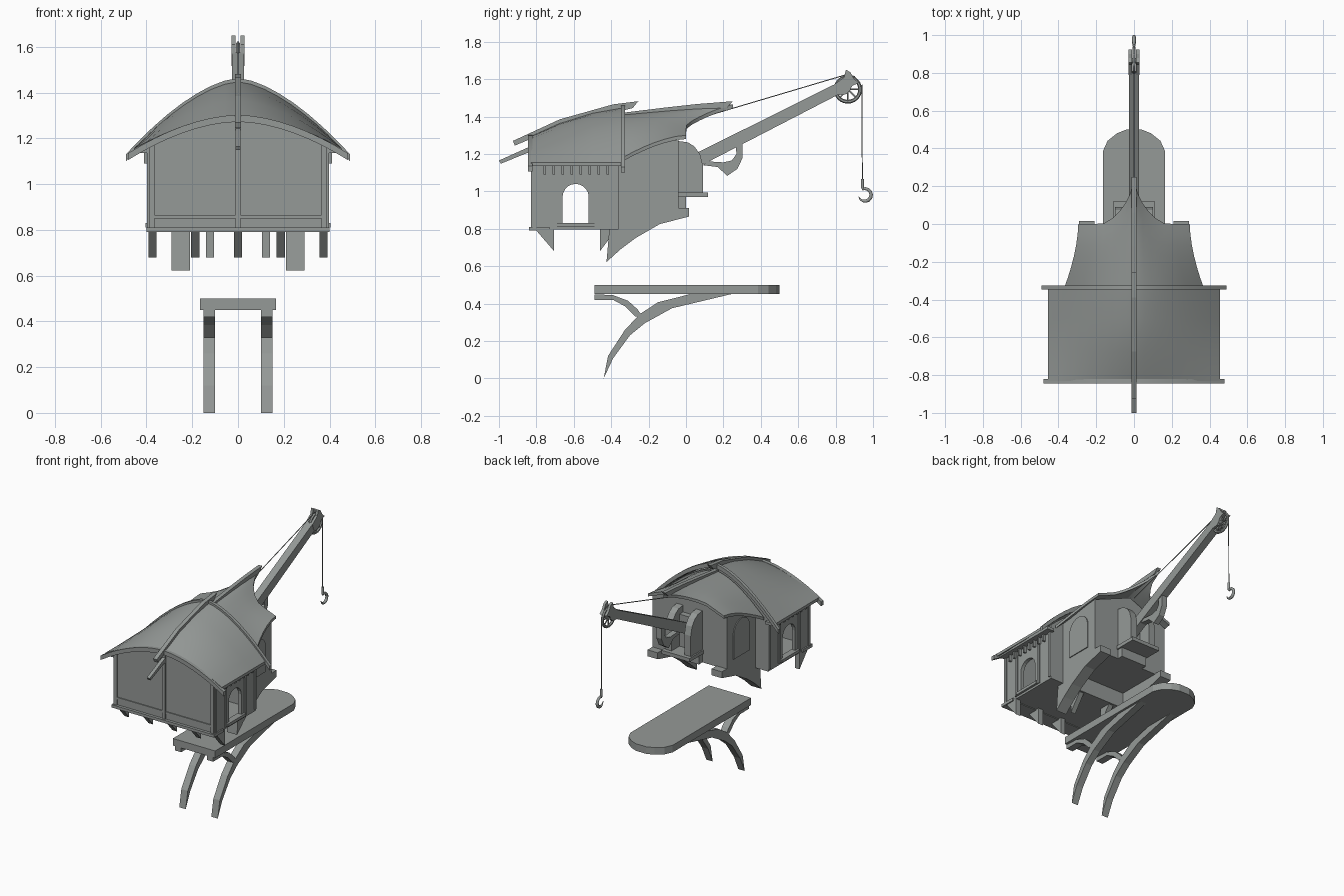
import bpy, bmesh, math
from mathutils import Vector

old = bpy.data.objects.get("Cube")
if old:
    bpy.data.objects.remove(old, do_unlink=True)

grey = bpy.data.materials.new("stone_grey")
grey.use_nodes = True
colour = (0.30, 0.32, 0.31, 1)
grey.diffuse_color = colour
grey.node_tree.nodes["Principled BSDF"].inputs["Base Color"].default_value = colour


def finish(name, bm, smooth=False):
    bmesh.ops.recalc_face_normals(bm, faces=bm.faces)
    mesh = bpy.data.meshes.new(name)
    bm.to_mesh(mesh)
    bm.free()
    mesh.materials.append(grey)
    ob = bpy.data.objects.new(name, mesh)
    bpy.context.collection.objects.link(ob)
    if smooth:
        bpy.ops.object.select_all(action='DESELECT')
        ob.select_set(True)
        bpy.context.view_layer.objects.active = ob
        bpy.ops.object.shade_smooth_by_angle(angle=math.radians(30))
    return ob


def prism(name, pts, a, b, axis='x'):
    """Extrude a profile along an axis; the profile uses the other two."""
    place = {'x': lambda p, d: (d, p[0], p[1]),
             'y': lambda p, d: (p[0], d, p[1]),
             'z': lambda p, d: (p[0], p[1], d)}[axis]
    bm = bmesh.new()
    lo = [bm.verts.new(place(p, a)) for p in pts]
    hi = [bm.verts.new(place(p, b)) for p in pts]
    bm.faces.new(lo)
    bm.faces.new(hi)
    n = len(pts)
    for i in range(n):
        j = (i + 1) % n
        bm.faces.new((lo[i], lo[j], hi[j], hi[i]))
    return finish(name, bm)


def box(name, x0, x1, y0, y1, z0, z1):
    return prism(name, [(y0, z0), (y1, z0), (y1, z1), (y0, z1)], x0, x1)


def pair(name, pts, a, b):
    for side, s in (("left", 1), ("right", -1)):
        prism(f"{side}_{name}", pts, s * a, s * b)


def pair_box(name, a, b, y0, y1, z0, z1):
    pair(name, [(y0, z0), (y1, z0), (y1, z1), (y0, z1)], a, b)


def loft(name, rows, thick):
    """Closed shell through rows of points, thickened downward."""
    bm = bmesh.new()
    top = [[bm.verts.new(p) for p in r] for r in rows]
    low = [[bm.verts.new((x, y, z - thick)) for x, y, z in r] for r in rows]
    m, n = len(rows), len(rows[0])
    for i in range(m - 1):
        for j in range(n - 1):
            for g in (top, low):
                bm.faces.new((g[i][j], g[i][j + 1], g[i + 1][j + 1], g[i + 1][j]))
        for j in (0, n - 1):
            bm.faces.new((top[i][j], top[i + 1][j], low[i + 1][j], low[i][j]))
    for i in (0, m - 1):
        for j in range(n - 1):
            bm.faces.new((top[i][j], top[i][j + 1], low[i][j + 1], low[i][j]))
    return finish(name, bm, True)


def tube(name, pts, radius, radii=None):
    cu = bpy.data.curves.new(name, 'CURVE')
    cu.dimensions = '3D'
    cu.bevel_depth = radius
    cu.bevel_resolution = 1
    cu.use_fill_caps = True
    sp = cu.splines.new('POLY')
    sp.points.add(len(pts) - 1)
    for i, p in enumerate(pts):
        sp.points[i].co = (*p, 1)
        sp.points[i].radius = radii[i] if radii else 1
    cu.materials.append(grey)
    ob = bpy.data.objects.new(name, cu)
    bpy.context.collection.objects.link(ob)


def arch(half, eave, peak, power, n=16):
    us = [-1 + 2 * i / n for i in range(n + 1)]
    return [(u * half, eave + (peak - eave) * (1 - abs(u) ** power)) for u in us]


def arch_row(y, *args):
    return [(x, y, z) for x, z in arch(*args)]


def doorway(mid, half, spring, n=10):
    return [(mid - half * math.cos(math.pi * i / n), spring + half * math.sin(math.pi * i / n))
            for i in range(n + 1)]


# Landing platform and its curved legs
rim = [(0.165, 0.385), (0.14, 0.44), (0.09, 0.48), (0.04, 0.5)]
prism("platform", [(-0.165, -0.49), (0.165, -0.49)] + rim + [(-x, y) for x, y in rim[::-1]],
      0.45, 0.5, 'z')
leg = [(-0.44, 0), (-0.39, 0.107), (-0.3, 0.23), (-0.22, 0.295), (-0.075, 0.375), (0.24, 0.45),
       (0.02, 0.45), (-0.15, 0.407), (-0.245, 0.345), (-0.326, 0.26), (-0.417, 0.12)]
brace = [(-0.49, 0.45), (-0.39, 0.445), (-0.31, 0.415), (-0.26, 0.37), (-0.235, 0.335),
         (-0.27, 0.33), (-0.325, 0.385), (-0.39, 0.42), (-0.49, 0.42)]
pair("leg", leg, 0.1, 0.15)
pair("leg_brace", brace, 0.1, 0.15)

# Front cabin: floor, hollow walls with arched side doors
box("cabin_floor", -0.39, 0.39, -0.82, -0.36, 0.795, 0.815)
box("front_ledge", -0.4, 0.4, -0.84, -0.73, 0.79, 0.81)
side = [(-0.82, 0.8)] + [(-0.66, 0.8)] + doorway(-0.59, 0.07, 0.97) + [(-0.52, 0.8)]
side += [(-0.36, 0.8), (-0.36, 1.17), (-0.82, 1.17)]
pair("side_wall", side, 0.365, 0.39)
pair_box("door_sill", 0.36, 0.405, -0.69, -0.49, 0.81, 0.83)
base = [(0.39, 0.8), (-0.39, 0.8)]
prism("front_wall", base + arch(0.39, 1.165, 1.28, 1.8), -0.82, -0.8, 'y')
prism("rear_cabin_wall", base + arch(0.39, 1.19, 1.41, 1.6), -0.38, -0.36, 'y')
pair_box("eave_rail", 0.38, 0.435, -0.82, -0.34, 1.135, 1.155)
for i in range(8):
    y = -0.755 + i * 0.048
    pair_box(f"eave_peg_{i}", 0.385, 0.41, y - 0.006, y + 0.006, 1.09, 1.14)

# Shallow framing on the cabin
for x in (-0.378, 0, 0.378):
    box("front_post", x - 0.012, x + 0.012, -0.828, -0.82, 0.81, 1.17 if x else 1.27)
box("front_rail", -0.39, 0.39, -0.827, -0.82, 0.85, 0.865)
for y in (-0.81, -0.7, -0.48, -0.37):
    pair_box("side_post", 0.39, 0.397, y - 0.01, y + 0.01, 0.81, 1.135)

# Brackets under the cabin
for i in range(5):
    x = (i - 2) * 0.187
    prism(f"front_bracket_{i}", [(-0.8, 0.79), (-0.705, 0.68), (-0.705, 0.8)], x - 0.018, x + 0.018)
pair("inner_bracket", [(-0.46, 0.68), (-0.37, 0.8), (-0.46, 0.8)], 0.105, 0.14)
sweep = [(-0.425, 0.622), (-0.35, 0.69), (-0.27, 0.75), (-0.14, 0.825), (0.015, 0.865),
         (0.015, 0.91), (-0.36, 0.91), (-0.36, 0.8), (-0.41, 0.8)]
pair("sweep_bracket", sweep, 0.21, 0.29)

# Rear room
box("rear_floor", -0.29, 0.29, -0.37, -0.04, 0.905, 0.925)
pair("rear_side_wall", [(-0.37, 0.905), (-0.04, 0.905), (-0.04, 1.275), (-0.2, 1.255), (-0.37, 1.23)],
     0.265, 0.29)
prism("rear_wall", [(-0.28, 0.91), (0.28, 0.91), (0.28, 1.275), (0, 1.39), (-0.28, 1.275)],
      -0.06, -0.04, 'y')
pair("arched_panel", [(-0.29, 0.95)] + doorway(-0.2, 0.09, 1.12) + [(-0.11, 0.95)], 0.29, 0.296)

# Winch housing and ledge behind the rear room
box("winch_step", -0.1, 0.1, -0.05, 0, 0.905, 0.975)
box("winch_ledge", -0.11, 0.11, -0.05, 0.118, 0.97, 0.995)
cheek = [(-0.05, 0.99), (0.09, 0.99), (0.09, 1.14), (0.075, 1.2), (0.045, 1.24), (0.01, 1.262),
         (-0.05, 1.27)]
pair("winch_cheek", cheek, 0.05, 0.1)
box("winch_back", -0.06, 0.06, -0.05, 0.0, 0.99, 1.22)

# Roof shells with raised end rims
loft("front_roof", [arch_row(-0.83, 0.455, 1.155, 1.295, 1.8),
                    arch_row(-0.675, 0.455, 1.155, 1.365, 1.7),
                    arch_row(-0.5, 0.455, 1.155, 1.42, 1.6),
                    arch_row(-0.33, 0.455, 1.155, 1.45, 1.6)], 0.02)
loft("front_roof_rim", [arch_row(y, 0.48, 1.135, 1.302, 1.8) for y in (-0.845, -0.82)], 0.03)
loft("middle_roof_rim", [arch_row(y, 0.49, 1.13, 1.463, 1.6) for y in (-0.348, -0.326)], 0.03)

# Rear roof with a swept, peaked tail
tail = [(0, 0.25), (0.02, 0.16), (0.045, 0.11), (0.075, 0.07), (0.115, 0.03), (0.16, 0.003),
        (0.22, 0), (0.295, 0)]
tail = [(-x, y) for x, y in tail[:0:-1]] + tail
rows = []
for i in range(7):
    t = i / 6
    half = 0.295 + 0.075 * (1 - t) ** 1.7
    eave = 1.30 - 0.12 * (1 - t) ** 1.6
    peak = 1.41 + 0.055 * t
    power = 1.6 - 0.95 * t
    rows.append([(x / 0.295 * half, -0.34 + t * (y + 0.34),
                  eave + (peak - eave) * (1 - abs(x / 0.295) ** power)) for x, y in tail])
loft("rear_roof", rows, 0.02)

# Ridge beams
prism("front_ridge_beam", [(-0.925, 1.27), (-0.915, 1.245), (-0.675, 1.345), (-0.39, 1.42),
      (-0.285, 1.445), (-0.255, 1.482), (-0.39, 1.465), (-0.675, 1.385)], -0.014, 0.014)
prism("rear_ridge_beam", [(-0.34, 1.39), (-0.1, 1.425), (0.22, 1.448), (0.25, 1.482),
      (0.06, 1.467), (-0.12, 1.447), (-0.34, 1.42)], -0.014, 0.014)
prism("front_lower_beam", [(-1, 1.165), (-0.99, 1.148), (-0.8, 1.225), (-0.8, 1.255)], -0.012, 0.012)

# Crane boom, hanging claw and tip cheeks
prism("boom", [(-0.03, 1.08), (0.09, 1.143), (0.81, 1.515), (0.80, 1.575), (0.09, 1.222),
               (-0.03, 1.16)], -0.026, 0.026)
prism("boom_claw", [(0.09, 1.14), (0.17, 1.13), (0.22, 1.083), (0.275, 1.12), (0.303, 1.18),
      (0.303, 1.252), (0.265, 1.25), (0.27, 1.2), (0.245, 1.165), (0.2, 1.155), (0.12, 1.16)],
      -0.02, 0.02)
pair("boom_tip", [(0.79, 1.57), (0.845, 1.61), (0.855, 1.65), (0.878, 1.638), (0.9, 1.6),
                  (0.925, 1.58), (0.89, 1.565), (0.86, 1.52), (0.81, 1.515)], 0.011, 0.028)

# Pulley wheel with spokes
hub = Vector((0, 0.865, 1.545))
bpy.ops.mesh.primitive_torus_add(location=hub, rotation=(0, math.pi / 2, 0), major_segments=24,
                                 minor_segments=6, major_radius=0.066, minor_radius=0.01)
wheel = bpy.context.object
wheel.name = "pulley_rim"
wheel.data.materials.append(grey)
for i in range(4):
    a = math.pi * i / 4
    arm = Vector((0, math.cos(a), math.sin(a))) * 0.064
    tube(f"pulley_spoke_{i}", [hub - arm, hub + arm], 0.005)
tube("pulley_axle", [hub - Vector((0.028, 0, 0)), hub + Vector((0.028, 0, 0))], 0.015)

# Cables and hook
tube("stay_cable", [(0, 0.0, 1.37), (0, 0.85, 1.622), (0, 0.9, 1.615), (0, 0.94, 1.56)], 0.003)
tube("hoist_cable", [(0, 0.94, 1.57), (0, 0.943, 1.05)], 0.003)
tube("hook_shackle", [(0, 0.943, 1.065), (0, 0.943, 1.015)], 0.009)
angles = [math.radians(115 - 28 * i) for i in range(11)]
tube("hook", [(0, 0.956 + 0.034 * math.cos(a), 0.981 + 0.034 * math.sin(a)) for a in angles],
     0.01, [0.8, 0.9, 1, 1, 1.1, 1.1, 1.1, 1, 0.8, 0.5, 0.2])
